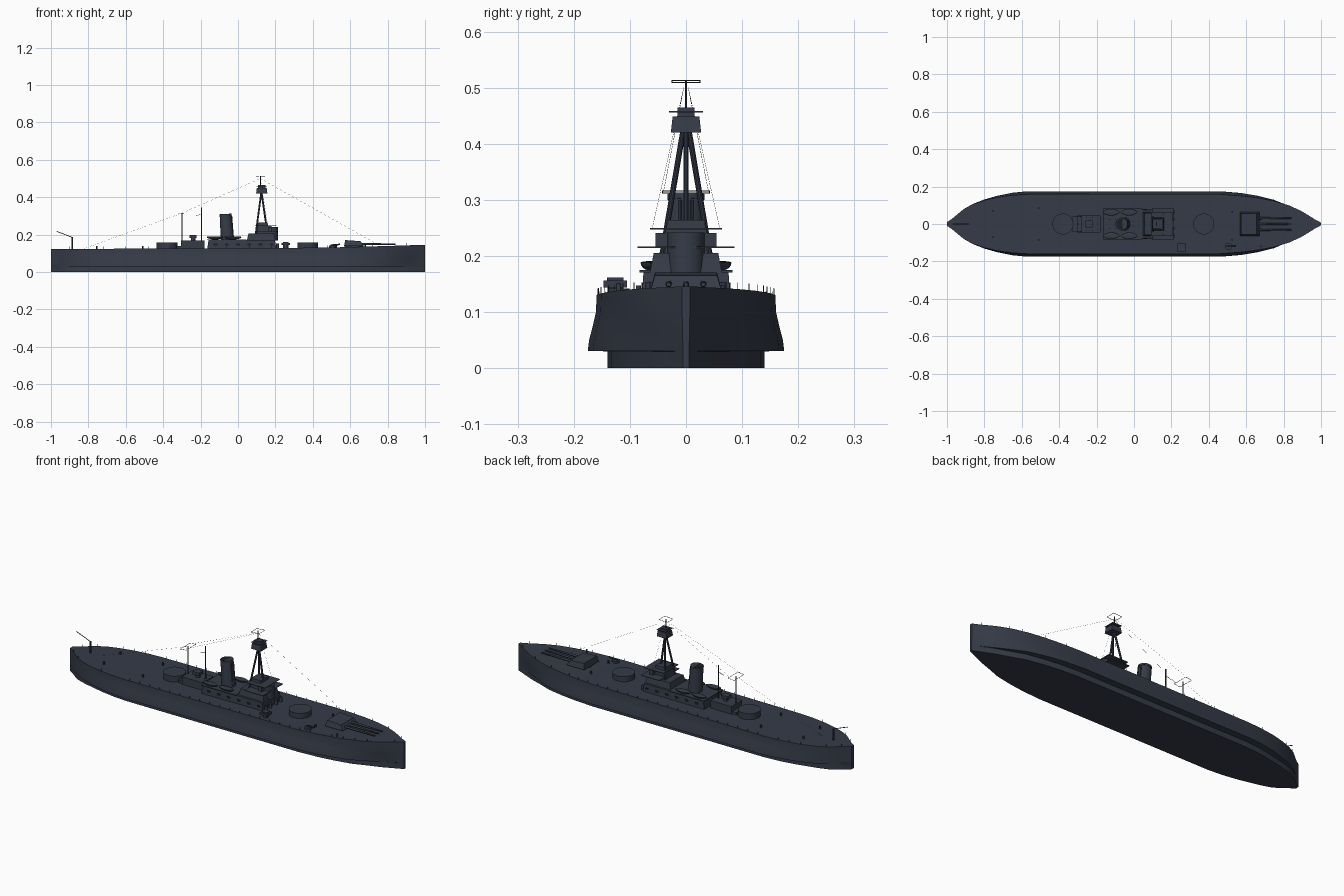
import bpy, bmesh, math
from mathutils import Vector, Matrix

if "Cube" in bpy.data.objects:
    bpy.data.objects.remove(bpy.data.objects["Cube"])


def material(name, rgb):
    m = bpy.data.materials.new(name)
    m.use_nodes = True
    m.diffuse_color = (*rgb, 1)
    m.node_tree.nodes["Principled BSDF"].inputs["Base Color"].default_value = (*rgb, 1)
    return m


GREY = material("slate grey", (0.036, 0.044, 0.064))
SOOT = material("soot black", (0.012, 0.013, 0.016))


def finish(name, bm, mat=GREY, smooth=True):
    mesh = bpy.data.meshes.new(name)
    bm.to_mesh(mesh)
    bm.free()
    ob = bpy.data.objects.new(name, mesh)
    bpy.context.collection.objects.link(ob)
    mesh.materials.append(mat)
    if smooth:
        bpy.ops.object.select_all(action="DESELECT")
        ob.select_set(True)
        bpy.context.view_layer.objects.active = ob
        bpy.ops.object.shade_smooth_by_angle(angle=math.radians(35))
    return ob


def box(name, x0, x1, half, z0, z1, y=0, top=1.0, mat=GREY):
    """Box of half width half; top scales the upper face."""
    bm = bmesh.new()
    bmesh.ops.create_cube(bm, size=1)
    for v in bm.verts:
        s = top if v.co.z > 0 else 1
        v.co = ((x0 + x1) / 2 + v.co.x * (x1 - x0) * s, y + v.co.y * 2 * half * s,
                z1 if v.co.z > 0 else z0)
    return finish(name, bm, mat, False)


def rods(name, segments, r, r2=None, sides=8, mat=GREY):
    """Straight round bars between pairs of points, in one object."""
    bm = bmesh.new()
    for a, b in segments:
        a, b = Vector(a), Vector(b)
        d = b - a
        m = Matrix.Translation((a + b) / 2) @ d.to_track_quat("Z", "Y").to_matrix().to_4x4()
        bmesh.ops.create_cone(bm, cap_ends=True, segments=sides, radius1=r,
                              radius2=r if r2 is None else r2, depth=d.length, matrix=m)
    return finish(name, bm, mat)


def drum(name, x, y, r, z0, z1, sides=32):
    return rods(name, [((x, y, z0), (x, y, z1))], r, sides=sides)


# Hull plan: position and half breadth, hollowed at both tips
PLAN = [(-1, .01), (-.975, .026), (-.945, .051), (-.91, .08), (-.86, .108), (-.8, .131),
        (-.73, .151), (-.65, .167), (-.57, .175), (.46, .175), (.57, .166), (.66, .151),
        (.75, .129), (.83, .101), (.89, .072), (.93, .048), (.965, .026), (1, .007)]


def ramp(x, a, b):
    return min(1, max(0, (x - a) / (b - a)))


def breadth(x):
    for (a, wa), (b, wb) in zip(PLAN, PLAN[1:]):
        if a <= x <= b:
            return wa + (wb - wa) * (x - a) / (b - a)
    return 0


def deck_z(x):
    return .124 + .002 * (x + 1) + .018 * max(0, (x - .2) / .8) ** 1.4


def deck_half(x):
    return breadth(x) * (.91 + .09 * ramp(abs(x), .6, .9))


# Hull: lofted sections, bulge fading at the tips, bow flared
bm = bmesh.new()
rings = []
for x, plan_w in PLAN:
    e, zd = deck_half(x), deck_z(x)
    w = plan_w * (1 - .2 * ramp(x, .75, .93))
    k = w * (.8 + .19 * ramp(abs(x), .84, .96))
    side = [(k, 0), (k, .03), (w, .031), (w * .85 + e * .15, .05),
            (w * .4 + e * .6, .078), (w * .08 + e * .92, .1), (e, zd)]
    ring = [(y, z) for y, z in side] + [(-y, z) for y, z in reversed(side)]
    rings.append([bm.verts.new((x, y, z)) for y, z in ring])
for a, b in zip(rings, rings[1:]):
    for i in range(len(a)):
        j = (i + 1) % len(a)
        bm.faces.new((a[i], a[j], b[j], b[i]))
bm.faces.new(rings[0])
bm.faces.new(rings[-1])
bmesh.ops.recalc_face_normals(bm, faces=bm.faces)
finish("hull", bm)

# Deck edge stanchions
posts = []
for i in range(33):
    x = -.96 + i * .06
    for s in (-1, 1):
        y, z = s * (deck_half(x) - .002), deck_z(x)
        posts.append(((x, y, z - .002), (x, y, z + .012)))
rods("deck_stanchions", posts, .0007, sides=5)

# Barbettes and the forward triple turret
drum("aft_barbette", -.38, 0, .056, .12, .158)
drum("forward_barbette", .373, 0, .056, .12, .158)
drum("turret_base", .62, 0, .05, .12, .142)
turret = box("turret", .567, .672, .063, .14, .171, top=.88)
for v in turret.data.vertices:
    if v.co.x > .63 and v.co.z > .16:
        v.co.x -= .01
        v.co.z -= .006
rods("gun_barrels", [((.65, y, .15), (.843, y, .149)) for y in (-.031, 0, .031)],
     .006, .0038, 12)

# Midship deckhouse with side openings
box("midship_house", -.165, .205, .079, .12, .171, top=.96)
for i in range(6):
    for s in (-1, 1):
        x = -.13 + i * .06
        box("side_window", x, x + .02, .003, .142, .153, y=s * .0765, mat=SOOT)
box("boat_deck", -.165, .045, .083, .171, .175)

# Boats with pointed ends beside the funnel
for x in (-.122, -.026):
    for s in (-1, 1):
        bm = bmesh.new()
        bmesh.ops.create_uvsphere(bm, u_segments=20, v_segments=10, radius=1)
        for v in bm.verts:
            taper = 1 - .4 * v.co.x ** 2
            v.co = (x + v.co.x * .045, s * .063 + v.co.y * .018 * taper,
                    .188 + v.co.z * (.003 if v.co.z > 0 else .014))
        finish("boat", bm)

# Funnel, leaning slightly aft
rods("funnel", [((-.056, 0, .172), (-.067, 0, .305))], .036, .031, 32)
rods("funnel_rim", [((-.066, 0, .3), (-.067, 0, .31))], .033, sides=32)
rods("funnel_mouth", [((-.067, 0, .309), (-.067, 0, .3105))], .028, sides=32, mat=SOOT)
rods("funnel_pipes", [((-.024, s * .01, .172), (-.034, s * .01, .3)) for s in (-1, 1)], .003)

# Bridge tiers, wings and conning tower
box("bridge_lower", .048, .2, .064, .171, .205, top=.9)
box("bridge_upper", .095, .18, .038, .205, .247, top=.95)
drum("conning_tower", .18, 0, .033, .17, .242)
box("bridge_wing_deck", .1, .21, .086, .214, .217)
box("bridge_top_deck", .09, .207, .064, .247, .25)
box("chart_house", .1, .16, .035, .25, .264, top=.95)
for s in (-1, 1):
    box("wing_lamp", .16, .18, .01, .217, .241, y=s * .044)
    for y in (.025, .064):
        drum("deck_ventilator", .212, s * y, .008, .12, .154, 12)

# Tripod mast with fire-control top
legs = [((.125, 0, .43), (.152, 0, .245))]
legs += [((.125, s * .004, .43), (.095, s * .042, .205)) for s in (-1, 1)]
rods("tripod_legs", legs, .005, sides=10)
box("fire_control_top", .097, .157, .027, .42, .449, top=.88)
box("spotting_platform", .1, .155, .03, .456, .458)
box("spotting_cabin", .108, .146, .015, .449, .465)
rods("topmast", [((.12, 0, .46), (.12, 0, .513))], .0018)

# Aft deckhouse with searchlight stand
box("aft_house", -.305, -.18, .046, .12, .168)
box("aft_house_step", -.33, -.305, .04, .12, .14)
drum("searchlight_stand", -.24, 0, .012, .168, .185, 16)
box("searchlight", -.26, -.222, .018, .182, .198)

# Pole masts
rods("aft_mast", [((-.3, 0, .125), (-.3, 0, .316))], .003, .002)
rods("main_mast", [((-.195, 0, .125), (-.195, 0, .345))], .004, .003)
rods("main_gaff", [((-.195, 0, .31), (-.225, 0, .3))], .0012)


# Rectangular aerial spreaders
def spreader(name, x, half_x, half_y, z):
    c = [(x + i * half_x, j * half_y, z + i * .002)
         for i, j in ((-1, -1), (1, -1), (1, 1), (-1, 1))]
    rods(name, [(c[i], c[(i + 1) % 4]) for i in range(4)], .001, sides=5)


spreader("top_spreader", .12, .024, .025, .511)
spreader("aft_spreader", -.3, .018, .042, .314)

# Aerial wires
wires = [((.12, 0, .5), (.76, 0, .14)), ((-.3, 0, .315), (-.82, 0, .127))]
for s in (-1, 1):
    wires += [((.12, s * .004, .5), (-.3, s * .04, .315)),
              ((.12, s * .004, .5), (.16, s * .06, .25))]
rods("aerial_wires", wires, .0003, sides=4)

# Stern derrick
rods("stern_post", [((-.885, 0, .12), (-.885, 0, .187))], .004)
rods("stern_boom", [((-.885, 0, .185), (-.97, 0, .218))], .0018)

# Deck fittings: director box, light gun and bollards
drum("director_pedestal", .255, -.126, .014, .12, .146, 16)
box("director_box", .233, .278, .021, .144, .156, y=-.126)
box("director_roof", .24, .271, .015, .156, .162, y=-.126)
drum("light_gun_mount", .505, -.12, .019, .125, .142, 16)
rods("light_gun_barrel", [((.495, -.12, .144), (.545, -.12, .148))], .004)
for x, y in ((-.755, .07), (-.755, -.07), (-.51, .085), (-.51, -.085),
             (.525, .065), (.525, -.085), (.68, -.12)):
    drum("bollard", x, y, .0045, .12, deck_z(x) + .015, 12)
